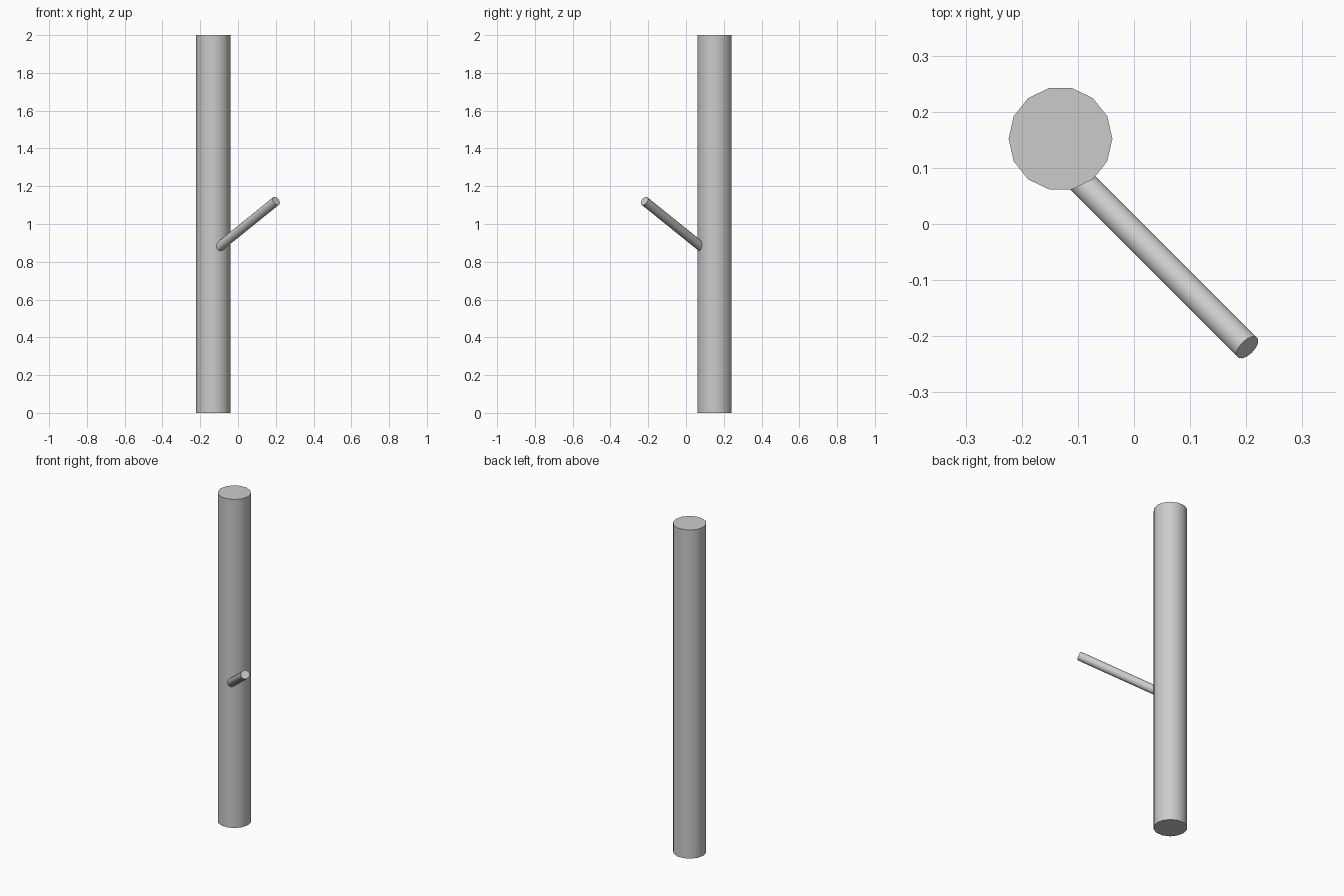
import bpy, math
from mathutils import Vector

if "Cube" in bpy.data.objects:
    bpy.data.objects.remove(bpy.data.objects["Cube"])


def rod(name, start, end, radius, sides):
    """Capped cylinder running from start to end."""
    start, end = Vector(start), Vector(end)
    axis = end - start
    rot = axis.to_track_quat('Z', 'Y').to_euler() if abs(axis.x) > 1e-6 else (0, 0, math.radians(90))
    bpy.ops.mesh.primitive_cylinder_add(vertices=sides, radius=radius, depth=axis.length,
                                        location=(start + end) / 2, rotation=rot)
    ob = bpy.context.object
    ob.name = name
    bpy.ops.object.shade_smooth_by_angle(angle=math.radians(40))
    return ob


# Upright trunk, 14 sides with a corner facing +x
rod("trunk", (-0.131, 0.152, 0), (-0.131, 0.152, 2), 0.0925, 14)

# Side branch: leaves the trunk towards front right, rising 30 degrees
tip = Vector((0.202, -0.22, 1.122))
direction = Vector((1, -1, math.sqrt(2) * math.tan(math.radians(29.7))))
rod("branch", tip - direction * 0.32, tip, 0.025, 14)
